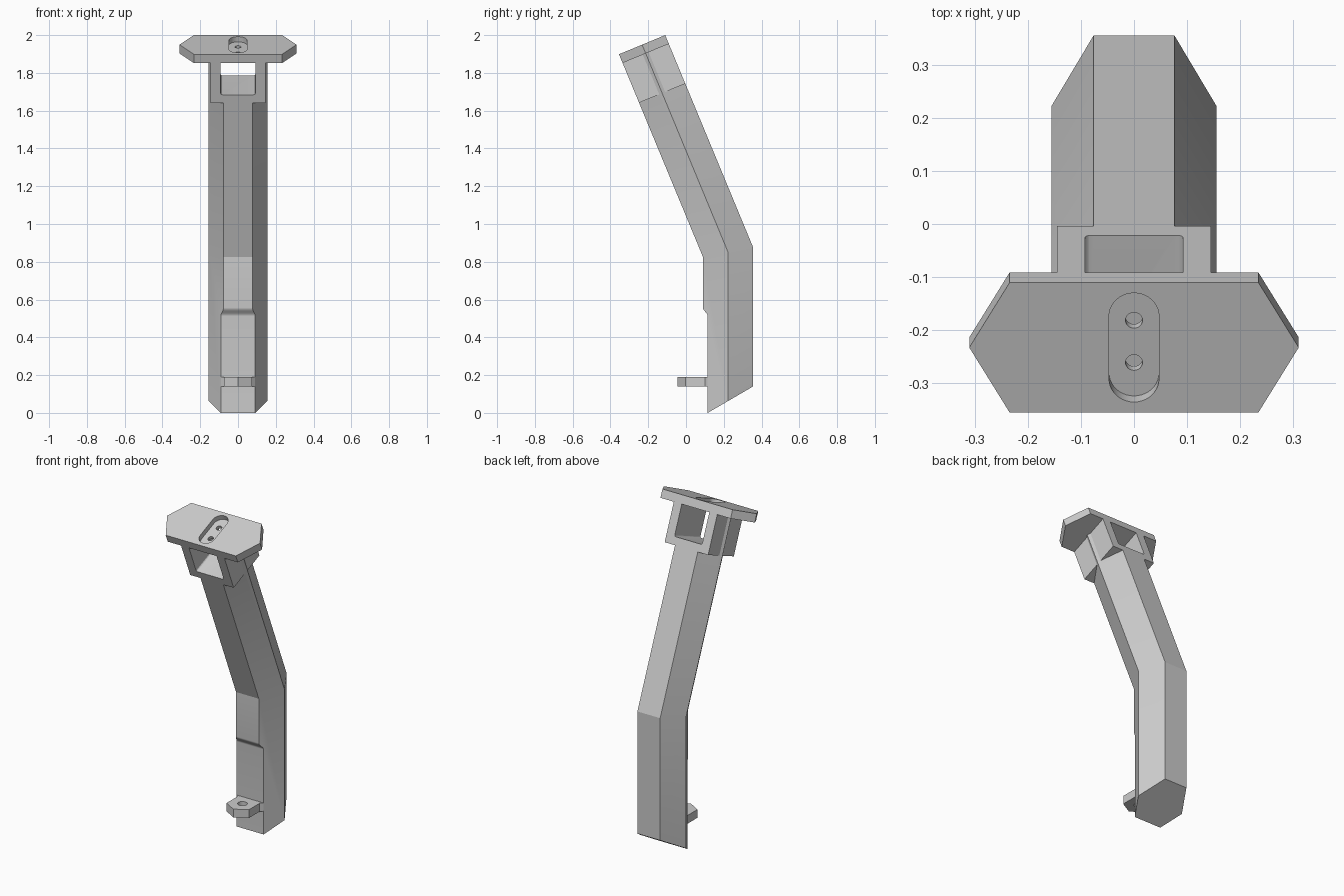
import bpy, bmesh, math
from mathutils import Vector, Matrix

if "Cube" in bpy.data.objects:
    bpy.data.objects.remove(bpy.data.objects["Cube"])

TILT = math.radians(22.5)
HALF = 0.1325                      # half depth of the hexagonal post
MID_Y, MID_Z = 0.2225, 0.851       # centre of the bend
# frame of the tilted head: origin in the middle of the top face
HEAD = Matrix.Translation((0, -0.2325, 1.9493)) @ Matrix.Rotation(TILT, 4, 'X')


def loft(name, rings):
    bm = bmesh.new()
    vs = [[bm.verts.new(p) for p in r] for r in rings]
    n = len(vs[0])
    for a, b in zip(vs, vs[1:]):
        for i in range(n):
            j = (i + 1) % n
            bm.faces.new((a[i], a[j], b[j], b[i]))
    bm.faces.new(vs[0][::-1])
    bm.faces.new(vs[-1])
    bmesh.ops.recalc_face_normals(bm, faces=bm.faces)
    me = bpy.data.meshes.new(name)
    bm.to_mesh(me)
    bm.free()
    ob = bpy.data.objects.new(name, me)
    bpy.context.collection.objects.link(ob)
    return ob


def prism(name, pts, lo, hi, axis='z', frame=Matrix()):
    put = {'x': lambda u, v, w: Vector((w, u, v)),
           'y': lambda u, v, w: Vector((u, w, v)),
           'z': lambda u, v, w: Vector((u, v, w))}[axis]
    return loft(name, [[frame @ put(u, v, w) for u, v in pts] for w in (lo, hi)])


def boolean(ob, tool, op='DIFFERENCE'):
    m = ob.modifiers.new('cut', 'BOOLEAN')
    m.operation, m.object, m.solver = op, tool, 'EXACT'
    bpy.context.view_layer.objects.active = ob
    bpy.ops.object.modifier_apply(modifier=m.name)
    bpy.data.objects.remove(tool, do_unlink=True)


def arc(cx, cy, r, a0, a1, n):
    return [(cx + r * math.cos(math.radians(a0 + (a1 - a0) * i / n)),
             cy + r * math.sin(math.radians(a0 + (a1 - a0) * i / n))) for i in range(n + 1)]


def circle(cx, cy, r, n=24):
    return arc(cx, cy, r, 0, 360, n)[:-1]


def hexagon(wide, narrow):
    return [(narrow, -HALF), (wide, 0), (narrow, HALF),
            (-narrow, HALF), (-wide, 0), (-narrow, -HALF)]


# bent hexagonal post with slanted foot and mitred bend
sec = hexagon(0.155, 0.076)
foot = [Vector((x, MID_Y + y, (MID_Y + y - 0.115) * 0.583)) for x, y in sec]
bend = [Vector((x, MID_Y + y, MID_Z + y * math.tan(TILT / 2))) for x, y in sec]
top = [HEAD @ Vector((x, y, -0.05)) for x, y in sec]
post = loft('post', [foot, bend, top])

# shallow front relief that blends back out with an S curve
s_curve = [(0.1025 + 0.0125 * math.cos(math.pi * i / 10), 0.512 + 0.045 * i / 10)
           for i in range(11)]
boolean(post, prism('relief_cutter', [(0.0, -0.1), (0.115, -0.1)] + s_curve + [(0.0, 0.557)],
                    -0.3, 0.3, 'x'))

# square neck block with a window right through it
block = [(-0.145, -HALF), (0.145, -HALF), (0.145, HALF), (-0.145, HALF)]
boolean(post, prism('neck_block', block, -0.278, -0.05, 'z', HEAD), 'UNION')
window = (arc(-0.082, -0.222, 0.01, 180, 270, 4) + arc(0.082, -0.222, 0.01, 270, 360, 4)
          + [(0.092, 0.05), (-0.092, 0.05)])
boolean(post, prism('window_cutter', window, -0.3, 0.3, 'y', HEAD))

# top plate with slot recess and two screw holes
plate = prism('top_plate', hexagon(0.31, 0.234), -0.05, 0, 'z', HEAD)
slot = arc(0, 0.064, 0.047, 0, 180, 20) + arc(0, -0.064, 0.047, 180, 360, 20)
boolean(plate, prism('slot_cutter', slot, -0.03, 0.05, 'z', HEAD))
for v in (-0.043, 0.043):
    boolean(plate, prism('hole_cutter', circle(0, v, 0.016), -0.1, 0.05, 'z', HEAD))

# pointed mounting tab with a hole
half = [(0.075, -0.002), (0.075, 0.1), (0.09, 0.1151)]
tab = prism('mounting_tab', [(0, -0.045)] + half + [(-x, y) for x, y in half[::-1]], 0.14, 0.19)
boolean(tab, prism('tab_hole_cutter', circle(0, 0.042, 0.027), 0.1, 0.25))

# smooth the curves, keep the edges sharp
bpy.ops.object.select_all(action='DESELECT')
for ob in (post, plate, tab):
    ob.select_set(True)
bpy.context.view_layer.objects.active = post
bpy.ops.object.shade_smooth_by_angle(angle=math.radians(20))
